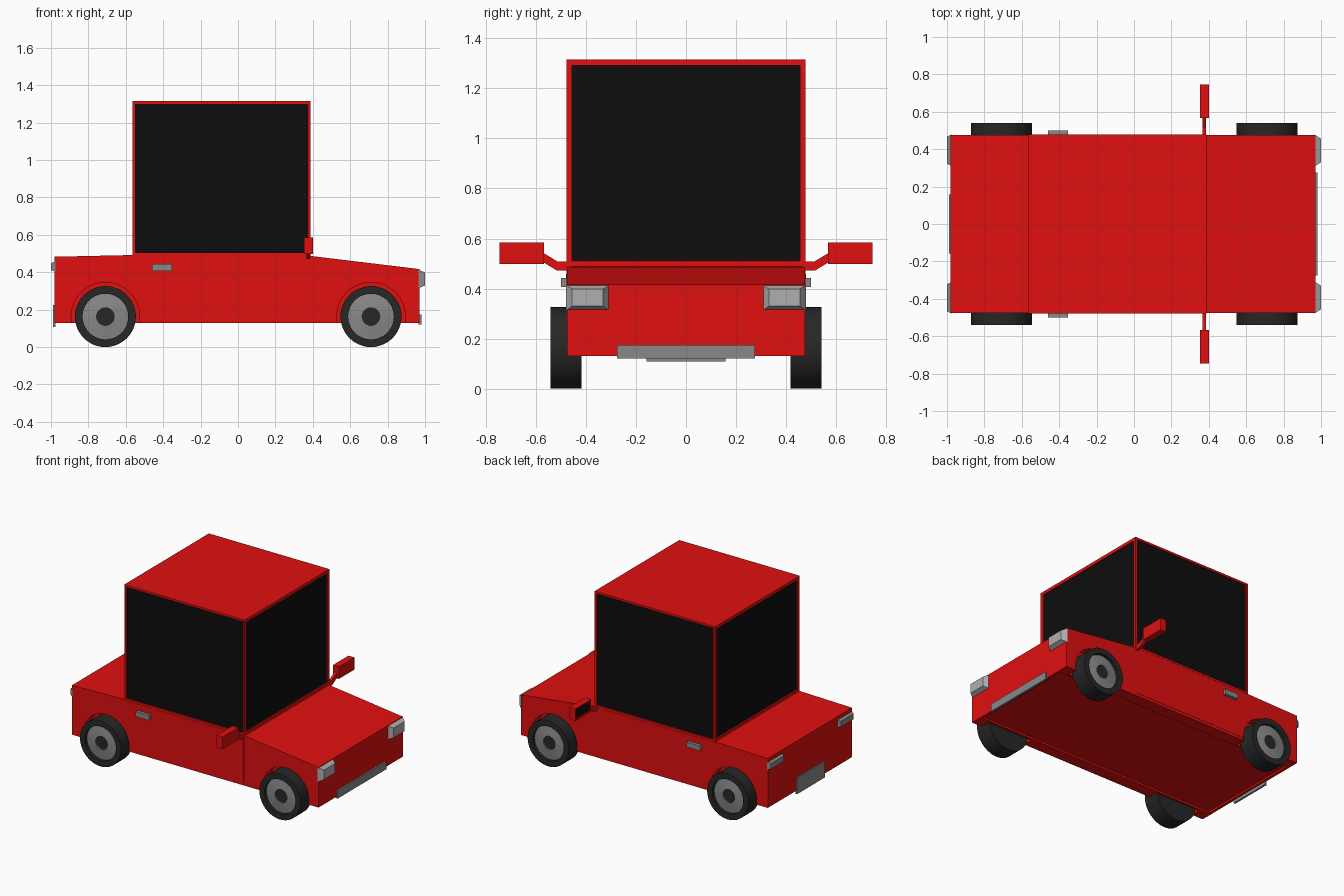
import bpy, bmesh, math

if "Cube" in bpy.data.objects:
    bpy.data.objects.remove(bpy.data.objects["Cube"])


def material(name, r, g, b):
    m = bpy.data.materials.new(name)
    m.diffuse_color = (r, g, b, 1)
    m.use_nodes = True
    m.node_tree.nodes["Principled BSDF"].inputs["Base Color"].default_value = m.diffuse_color
    return m


RED = material("red_paint", 0.75, 0.005, 0.005)
BLACK = material("dark_glass", 0.004, 0.004, 0.004)
RUBBER = material("rubber", 0.02, 0.02, 0.02)
METAL = material("grey_metal", 0.25, 0.25, 0.25)
LAMP = material("lamp_grey", 0.43, 0.43, 0.43)


def finish(name, bm, *mats):
    bmesh.ops.recalc_face_normals(bm, faces=bm.faces)
    me = bpy.data.meshes.new(name)
    bm.to_mesh(me)
    bm.free()
    for m in mats:
        me.materials.append(m)
    ob = bpy.data.objects.new(name, me)
    bpy.context.collection.objects.link(ob)
    return ob


def box_bm(x, y, z):
    bm = bmesh.new()
    bmesh.ops.create_cube(bm, size=1)
    for v in bm.verts:
        v.co = [(a + b) / 2 + c * abs(b - a) for (a, b), c in zip((x, y, z), v.co)]
    bm.normal_update()
    return bm


def box(name, x, y, z, mat):
    return finish(name, box_bm(x, y, z), mat)


def pane(bm, face, rim, depth):
    """Framed, slightly sunken dark panel on one face."""
    bmesh.ops.inset_individual(bm, faces=[face], thickness=rim, depth=0)
    bmesh.ops.inset_individual(bm, faces=[face], thickness=0.001, depth=-depth)
    face.material_index = 1


def prism(name, pts, to3d, a, b, mat):
    """Extrude a 2D outline from a to b."""
    bm = bmesh.new()
    f = bm.faces.new([bm.verts.new(to3d(p, a)) for p in pts])
    g = bm.faces.new([bm.verts.new(to3d(p, b)) for p in pts])
    bmesh.ops.bridge_loops(bm, edges=list(f.edges) + list(g.edges))
    return finish(name, bm, mat)


def lamp(name, xa, xb, y, z, t, mat):
    """Box whose outer face (at xb) is smaller by t on every side."""
    bm = box_bm((min(xa, xb), max(xa, xb)), y, z)
    cy, cz = sum(y) / 2, sum(z) / 2
    for v in bm.verts:
        if abs(v.co.x - xb) < 1e-5:
            v.co.y -= math.copysign(t, v.co.y - cy)
            v.co.z -= math.copysign(t * 0.7, v.co.z - cz)
    return finish(name, bm, mat)


def lathe(name, pts, x, s, z, mat, n=48):
    """Turn an (r, y) profile around a sideways axle."""
    bm = bmesh.new()
    vs = [bm.verts.new((x + r, s * y, z)) for r, y in pts]
    es = [bm.edges.new(p) for p in zip(vs, vs[1:])]
    bmesh.ops.spin(bm, geom=vs + es, cent=(x, 0, z), axis=(0, 1, 0),
                   angle=math.tau, steps=n)
    bmesh.ops.remove_doubles(bm, verts=bm.verts, dist=1e-5)
    return finish(name, bm, mat)


def smooth(ob):
    bpy.ops.object.select_all(action='DESELECT')
    ob.select_set(True)
    bpy.context.view_layer.objects.active = ob
    bpy.ops.object.shade_smooth_by_angle(angle=math.radians(30))


def cut(ob, cutters):
    bpy.context.view_layer.objects.active = ob
    for c in cutters:
        m = ob.modifiers.new("cut", 'BOOLEAN')
        m.operation, m.solver, m.object = 'DIFFERENCE', 'EXACT', c
        bpy.ops.object.modifier_apply(modifier=m.name)


AXLES = {"rear": -0.709, "front": 0.711}
WZ, W = 0.163, 0.478

# Lower body with wheel arches and a shallow recessed floor
profile = [(-0.98, 0.13), (0.97, 0.13), (0.97, 0.417), (0.39, 0.487),
           (-0.565, 0.492), (-0.98, 0.483)]
body = prism("body", profile, lambda p, y: (p[0], y, p[1]), -W + 0.002, W - 0.002, RED)
arches = [lathe("arch_cutter", [(0, 0.405), (0.183, 0.405), (0.183, 0.6), (0, 0.6)],
                x, s, WZ, RED) for x in AXLES.values() for s in (1, -1)]
floor = box("floor_cutter", (-0.96, 0.95), (-0.39, 0.39), (0.05, 0.143), RED)
cut(body, arches + [floor])

# Cabin with four large windows
bm = box_bm((-0.565, 0.388), (-W, W), (0.488, 1.315))
for f in list(bm.faces):
    if abs(f.normal.y) > 0.9:
        pane(bm, f, 0.021, 0.008)
    elif abs(f.normal.x) > 0.9:
        pane(bm, f, 0.032, 0.008)
finish("cabin", bm, RED, BLACK)

# Bumper and rear plate
box("front_bumper", (0.965, 0.981), (-0.275, 0.275), (0.12, 0.175), METAL)
box("rear_plate", (-0.988, -0.975), (-0.157, 0.157), (0.108, 0.225), METAL)

for s, side in ((1, "left"), (-1, "right")):
    def span(a, b):
        return tuple(sorted((s * a, s * b)))

    # Door panel and handle
    door = box(side + "_door", (-0.555, 0.38), span(0.46, W), (0.15, 0.487), RED)
    cut(door, arches)
    box(side + "_handle", (-0.46, -0.354), span(0.47, 0.499), (0.407, 0.443), METAL)

    # Lights
    lamp(side + "_headlight", 0.965, 1.0, span(0.307, 0.479), (0.313, 0.415), 0.024, LAMP)
    lamp(side + "_tail_light", -0.975, -1.0, span(0.31, 0.479), (0.402, 0.458), 0.012, METAL)

    # Wing mirror on a bent stem
    stem = [(0.46, 0.472), (0.516, 0.472), (0.575, 0.508), (0.575, 0.545),
            (0.513, 0.508), (0.46, 0.508)]
    prism(side + "_mirror_stem", stem, lambda p, x: (x, s * p[0], p[1]), 0.366, 0.386, RED)
    bm = box_bm((0.353, 0.4), span(0.568, 0.745), (0.498, 0.585))
    pane(bm, min(bm.faces, key=lambda f: f.normal.x), 0.012, 0.008)
    finish(side + "_mirror", bm, RED, BLACK)

    # Wheels
    for end, x in AXLES.items():
        tag = end + "_" + side
        smooth(lathe(tag + "_tyre", [(0, 0.418), (0.163, 0.418), (0.163, 0.541),
                                     (0.122, 0.541), (0.122, 0.52)], x, s, WZ, RUBBER))
        smooth(lathe(tag + "_rim", [(0.122, 0.52), (0.047, 0.53), (0.047, 0.52)],
                     x, s, WZ, METAL))
        smooth(lathe(tag + "_hub", [(0.047, 0.52), (0, 0.52)], x, s, WZ, RUBBER))

# Remove the helpers
for c in arches + [floor]:
    bpy.data.objects.remove(c)
